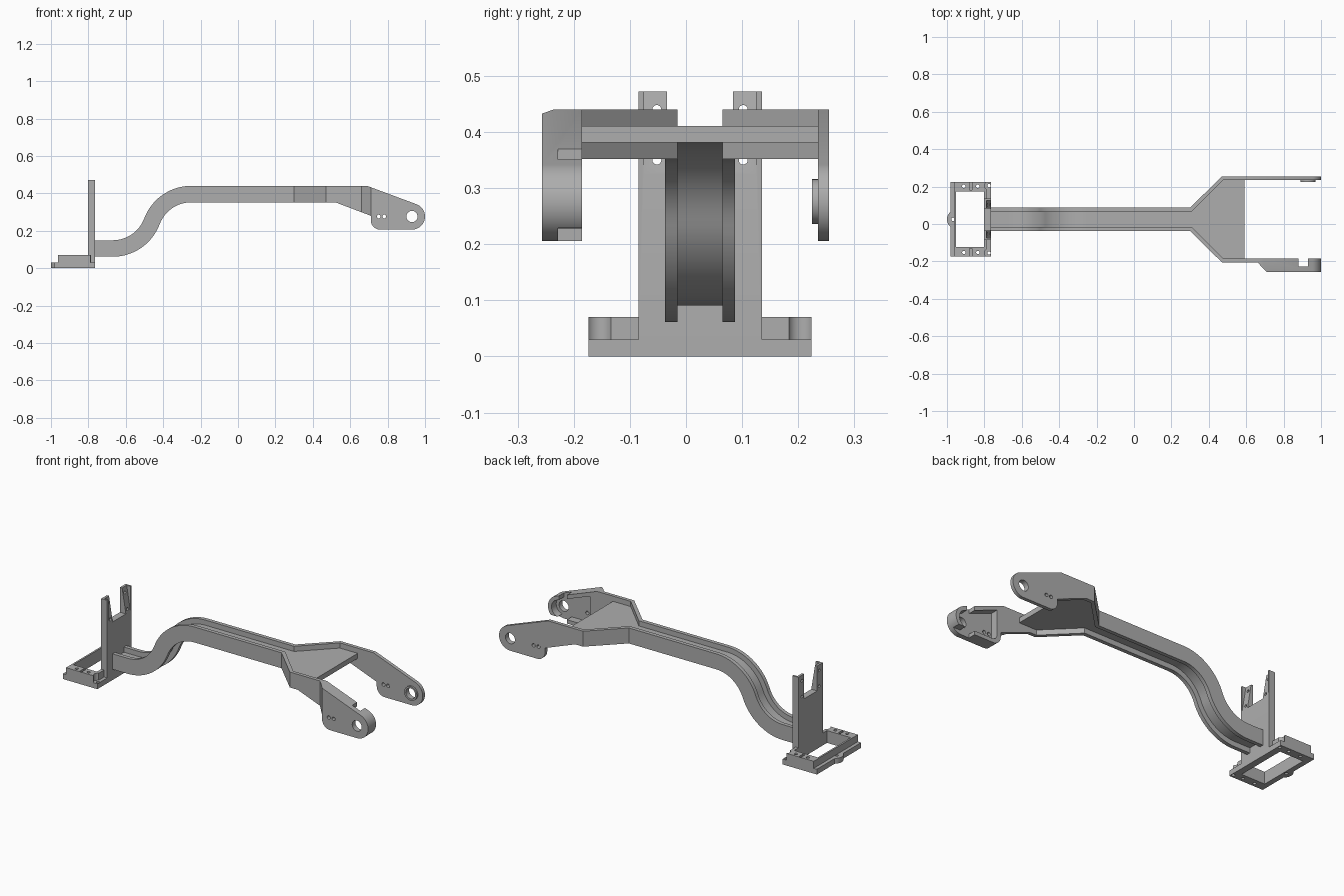
import bpy, bmesh
from math import sin, cos, radians, pi

if "Cube" in bpy.data.objects:
    bpy.data.objects.remove(bpy.data.objects["Cube"], do_unlink=True)

GREY = (0.42, 0.42, 0.42, 1)
mat = bpy.data.materials.new("plain_grey")
mat.use_nodes = True
mat.diffuse_color = GREY
mat.node_tree.nodes["Principled BSDF"].inputs["Base Color"].default_value = GREY

MID = 0.025                      # centre line of the arm in y
PIVOT = (0.93, 0.276)            # pivot hole in x, z
AXES = {"x": lambda p, d: (d, p[0], p[1]),
        "y": lambda p, d: (p[0], d, p[1]),
        "z": lambda p, d: (p[0], p[1], d)}


def prism(name, pts, axis, lo, hi):
    """Extrude a flat outline along an axis."""
    place = AXES[axis]
    bm = bmesh.new()
    face = bm.faces.new([bm.verts.new(place(p, lo)) for p in pts])
    out = bmesh.ops.extrude_face_region(bm, geom=[face])["geom"]
    for v in out:
        if isinstance(v, bmesh.types.BMVert):
            v.co["xyz".index(axis)] = hi
    bmesh.ops.recalc_face_normals(bm, faces=bm.faces)
    mesh = bpy.data.meshes.new(name)
    bm.to_mesh(mesh)
    bm.free()
    mesh.materials.append(mat)
    ob = bpy.data.objects.new(name, mesh)
    bpy.context.collection.objects.link(ob)
    return ob


def rect(a0, a1, b0, b1):
    return [(a0, b0), (a1, b0), (a1, b1), (a0, b1)]


def box(name, x0, x1, y0, y1, z0, z1):
    return prism(name, rect(x0, x1, y0, y1), "z", z0, z1)


def arc(c, r, a0, a1, n=16):
    angles = [radians(a0 + (a1 - a0) * i / n) for i in range(n + 1)]
    return [(c[0] + r * cos(a), c[1] + r * sin(a)) for a in angles]


def rod(c, r, axis, lo, hi, name="cutter"):
    return prism(name, arc(c, r, 0, 348.75, 31), axis, lo, hi)


def cut(ob, *cutters):
    """Subtract each cutter and remove it."""
    bpy.context.view_layer.objects.active = ob
    for c in cutters:
        mod = ob.modifiers.new("cut", "BOOLEAN")
        mod.operation, mod.solver, mod.object = "DIFFERENCE", "EXACT", c
        bpy.ops.object.modifier_apply(modifier=mod.name)
        bpy.data.objects.remove(c, do_unlink=True)


def both(y):
    return (MID - y, MID + y)


# S-shaped arm: strips following a centre line of two arcs
LOW, HIGH, R, BEND = 0.105, 0.396, 0.224, 69.4


def strip(half):
    def side(h):
        return ([(-0.78, LOW + h)]
                + arc((-0.67, LOW + R), R - h, -90, BEND - 90, 20)
                + arc((-0.25, HIGH - R), R + h, 90 + BEND, 90, 20)[1:]
                + [(0.302, HIGH + h)])
    return side(-half) + side(half)[::-1]


prism("arm_web", strip(0.0145), "y", MID - 0.041, MID + 0.041)
for s, label in ((-1, "right"), (1, "left")):
    prism(label + "_arm_flange", strip(0.044), "y", MID + s * 0.04, MID + s * 0.062)
    # angled part of the fork
    outline = [(0.3, 0.062), (0.47, 0.23), (0.48, 0.23), (0.48, 0.21),
               (0.478, 0.21), (0.308, 0.04), (0.3, 0.04)]
    prism(label + "_fork_flange", [(x, MID + s * y) for x, y in outline], "z",
          HIGH - 0.044, HIGH + 0.044)

# web between the fork sides
half = [(0.3, 0.042), (0.308, 0.042), (0.478, 0.212), (0.59, 0.212)]
prism("fork_web", [(x, MID + y) for x, y in half] + [(x, MID - y) for x, y in half[::-1]],
      "z", HIGH - 0.0145, HIGH + 0.0145)

# fork end plates
profile = ([(0.475, 0.352), (0.475, 0.44), (0.69, 0.44)]
           + arc(PIVOT, 0.07, 69.6, -90, 28)
           + arc((0.76, 0.256), 0.05, 270, 180, 10)
           + [(0.71, 0.28), (0.52, 0.352)])


def pin_holes():
    return [rod(c, r, "y", -0.4, 0.4)
            for c, r in ((PIVOT, 0.03), ((0.752, 0.276), 0.01), ((0.782, 0.276), 0.01))]


left_plate = prism("left_fork_plate", profile, "y", MID + 0.21, MID + 0.23)
cut(left_plate, *pin_holes())
boss = rod(PIVOT, 0.04, "y", MID + 0.2, MID + 0.211, "left_pivot_boss")
cut(boss, rod(PIVOT, 0.03, "y", 0, 0.4))

# right plate with a hollow hub, stepped outward
hub = prism("right_fork_hub", profile, "y", -0.257, MID - 0.21)
step = [(0.4, -0.205), (0.66, -0.205), (0.713, -0.26), (0.713, -0.3), (0.4, -0.3)]
pocket = ([(0.735, 0.4)] + arc(PIVOT, 0.048, 69.6, -90, 24)
          + arc((0.763, 0.256), 0.028, 270, 180, 8))
cut(hub, prism("cutter", step, "z", 0.1, 0.6),
    prism("cutter", pocket, "y", -0.228, -0.1),
    box("cutter", 0.88, 0.93, -0.228, -0.1, 0.3, 0.5),
    box("cutter", 0.88, 1.1, -0.228, -0.1, 0.1, 0.229),
    *pin_holes())

# base frame with a thinner lower layer
Y0, Y1 = both(0.199)
window = (-0.952, -0.803, MID - 0.148, MID + 0.148)
holes = [(x, y) for x in (-0.91, -0.835) for y in both(0.177)]
ends = [(-0.775, y) for y in both(0.18)]


def drill(spots, r):
    return [rod(p, r, "z", -0.1, 0.2) for p in spots]


lower = prism("base_lower_frame", [(-0.765, Y0), (-0.765, Y1), (-0.982, Y1), (-0.982, MID + 0.06)]
              + arc((-0.95, MID), 0.05, 130, 230, 16)
              + [(-0.982, MID - 0.06), (-0.982, Y0)], "z", 0, 0.03)
cut(lower, box("cutter", *window, -0.1, 0.2), *drill(holes + ends, 0.009),
    *drill([(-0.968, MID)], 0.009))
upper = box("base_upper_frame", -0.962, -0.785, Y0, Y1, 0.03, 0.07)
cut(upper, box("cutter", *window, 0, 0.2), *drill(holes, 0.009), *drill(ends, 0.024),
    *[box("cutter", -0.88, -0.866, y - 0.02, y + 0.02, 0.055, 0.2) for y in both(0.177)])

# upright plate with two prongs, sloped faces and screw holes
upright = box("upright_plate", -0.803, -0.765, MID - 0.11, MID + 0.11, 0, 0.472)
slope = [(-0.765, 0.325), (-0.79, 0.475), (-0.79, 0.6), (-0.7, 0.6), (-0.7, 0.325)]
cut(upright, box("cutter", -0.9, -0.7, MID - 0.059, MID + 0.059, 0.33, 0.6),
    prism("cutter", slope, "y", MID - 0.1, MID + 0.1),
    *[rod((y, z), 0.008, "x", -0.9, -0.7) for y in both(0.077) for z in (0.35, 0.44)])

# smooth the curved faces, keep edges sharp
for ob in bpy.context.view_layer.objects:
    ob.select_set(ob.type == "MESH" and mat.name in ob.data.materials)
bpy.context.view_layer.objects.active = upright
bpy.ops.object.shade_smooth_by_angle(angle=radians(30))
